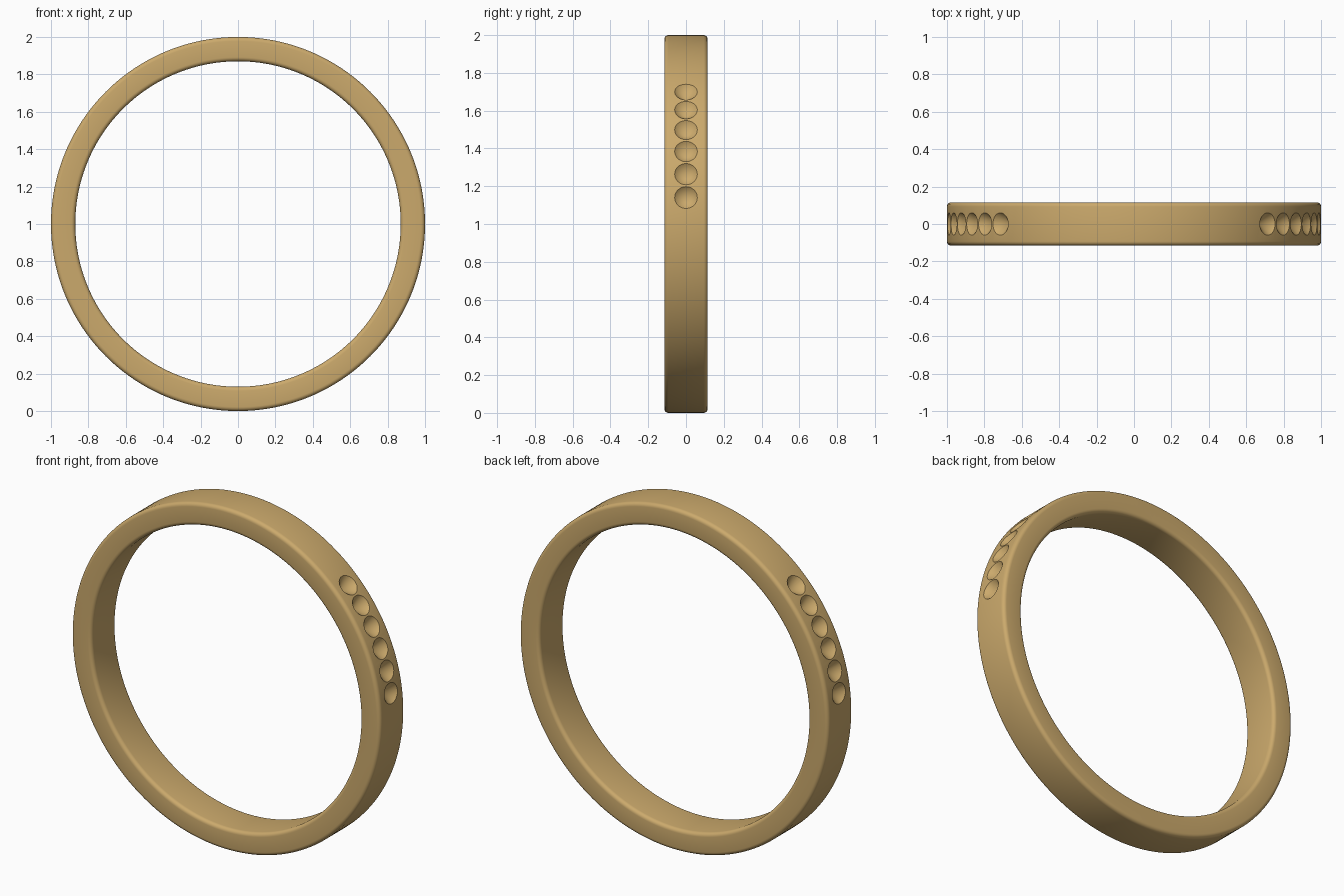
import bpy, bmesh
from math import sin, cos, pi, radians
from mathutils import Matrix, Vector

if "Cube" in bpy.data.objects:
    bpy.data.objects.remove(bpy.data.objects["Cube"])

OUTER, INNER, HALF_W = 1.0, 0.87, 0.115
FILLET, SEGS = 0.022, 192
SEAT_R, SEAT_DEPTH, LIFT = 0.06, 0.06, 0.001
CENTRE = Vector((0, 0, 1))


def make_object(name, bm):
    bmesh.ops.recalc_face_normals(bm, faces=bm.faces)
    mesh = bpy.data.meshes.new(name)
    bm.to_mesh(mesh)
    bm.free()
    obj = bpy.data.objects.new(name, mesh)
    bpy.context.collection.objects.link(obj)
    return obj


# Band: rounded rectangle section (radius, width) swept around the y axis
section = []
for sx, sy, start in ((1, 1, 0), (-1, 1, 90), (-1, -1, 180), (1, -1, 270)):
    cr = (OUTER - FILLET) if sx > 0 else (INNER + FILLET)
    cy = sy * (HALF_W - FILLET)
    for k in range(6):
        a = radians(start + 18 * k)
        section.append((cr + FILLET * cos(a), cy + FILLET * sin(a)))

bm = bmesh.new()
rings = []
for i in range(SEGS):
    t = 2 * pi * i / SEGS
    rings.append([bm.verts.new((r * cos(t), y, 1 + r * sin(t))) for r, y in section])
n = len(section)
for i in range(SEGS):
    a, b = rings[i], rings[(i + 1) % SEGS]
    for j in range(n):
        bm.faces.new((a[j], a[(j + 1) % n], b[(j + 1) % n], b[j]))
band = make_object("ring_band", bm)

# Conical stone seats: six on each upper shoulder
bm = bmesh.new()
for side in (-1, 1):
    for k in range(6):
        t = radians(8.05 + 7.27 * k)
        out = Vector((side * cos(t), 0, sin(t)))
        rot = out.to_track_quat('Z', 'Y').to_matrix().to_4x4()
        height = SEAT_DEPTH + LIFT
        pos = CENTRE + out * (OUTER + LIFT - height / 2)
        bmesh.ops.create_cone(bm, cap_ends=True, segments=40, radius1=0,
                              radius2=SEAT_R * height / SEAT_DEPTH, depth=height,
                              matrix=Matrix.Translation(pos) @ rot)
bmesh.ops.remove_doubles(bm, verts=bm.verts, dist=1e-5)
cutter = make_object("seat_cutter", bm)
cutter.hide_render = True

# Cut the seats into the band
mod = band.modifiers.new("stone_seats", 'BOOLEAN')
mod.operation = 'DIFFERENCE'
mod.solver = 'EXACT'
mod.object = cutter
bpy.context.view_layer.objects.active = band
band.select_set(True)
bpy.ops.object.modifier_apply(modifier=mod.name)
bpy.data.objects.remove(cutter)
bpy.ops.object.shade_smooth_by_angle(angle=radians(30))

# Warm gold finish
gold = bpy.data.materials.new("gold")
gold.diffuse_color = (0.60, 0.40, 0.15, 1)
gold.use_nodes = True
gold.node_tree.nodes["Principled BSDF"].inputs["Base Color"].default_value = gold.diffuse_color
band.data.materials.clear()
band.data.materials.append(gold)
for p in band.data.polygons:
    p.material_index = 0
